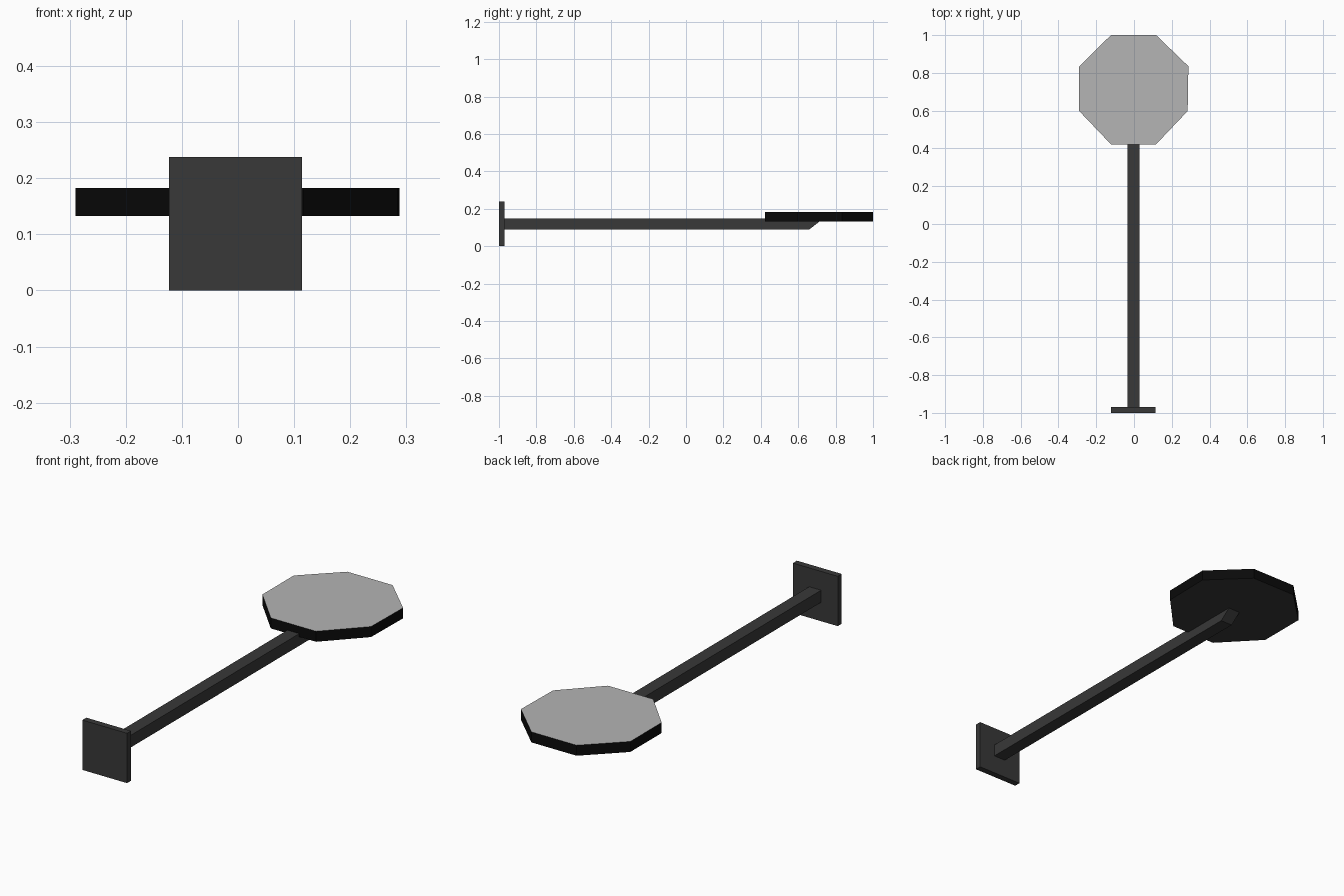
import bpy
import bmesh
from mathutils import Vector

cube = bpy.data.objects.get("Cube")
if cube:
    bpy.data.objects.remove(cube, do_unlink=True)


def material(name, value):
    mat = bpy.data.materials.new(name)
    mat.use_nodes = True
    color = (value, value, value, 1)
    mat.diffuse_color = color
    mat.node_tree.nodes["Principled BSDF"].inputs["Base Color"].default_value = color
    return mat


dark_grey = material("dark grey metal", 0.04)
black = material("black rim", 0.003)
light_grey = material("light grey face", 0.46)


def prism(name, outline, offset, materials, pick=None):
    """Extrude a flat outline by offset; pick(normal) chooses each face's material."""
    bm = bmesh.new()
    base = bm.faces.new([bm.verts.new(p) for p in outline])
    grown = bmesh.ops.extrude_face_region(bm, geom=[base], use_keep_orig=True)
    top = [v for v in grown["geom"] if isinstance(v, bmesh.types.BMVert)]
    bmesh.ops.translate(bm, verts=top, vec=Vector(offset))
    bmesh.ops.recalc_face_normals(bm, faces=bm.faces)
    if pick:
        for face in bm.faces:
            face.material_index = pick(face.normal)
    mesh = bpy.data.meshes.new(name)
    bm.to_mesh(mesh)
    bm.free()
    for mat in materials:
        mesh.materials.append(mat)
    obj = bpy.data.objects.new(name, mesh)
    bpy.context.collection.objects.link(obj)
    return obj


# Square mounting plate at the front
plate = [(-0.123, 0), (0.114, 0), (0.114, 0.238), (-0.123, 0.238)]
prism("mounting_plate", [(x, -1, z) for x, z in plate], (0, 0.03, 0), [dark_grey])

# Square arm with a slanted underside at its far end
arm = [(-0.97, 0.09), (0.66, 0.09), (0.735, 0.148), (-0.97, 0.148)]
prism("arm", [(-0.035, y, z) for y, z in arm], (0.063, 0, 0), [dark_grey])

# Octagonal disc: grey underside, black rim, light top
octagon = [(-0.122, 0.422), (0.117, 0.422), (0.284, 0.598), (0.288, 0.835),
           (0.117, 1), (-0.122, 1), (-0.29, 0.835), (-0.29, 0.598)]
prism("octagonal_disc", [(x, y, 0.133) for x, y in octagon], (0, 0, 0.05),
      [dark_grey, black, light_grey],
      lambda n: 2 if n.z > 0.5 else 0 if n.z < -0.5 else 1)
